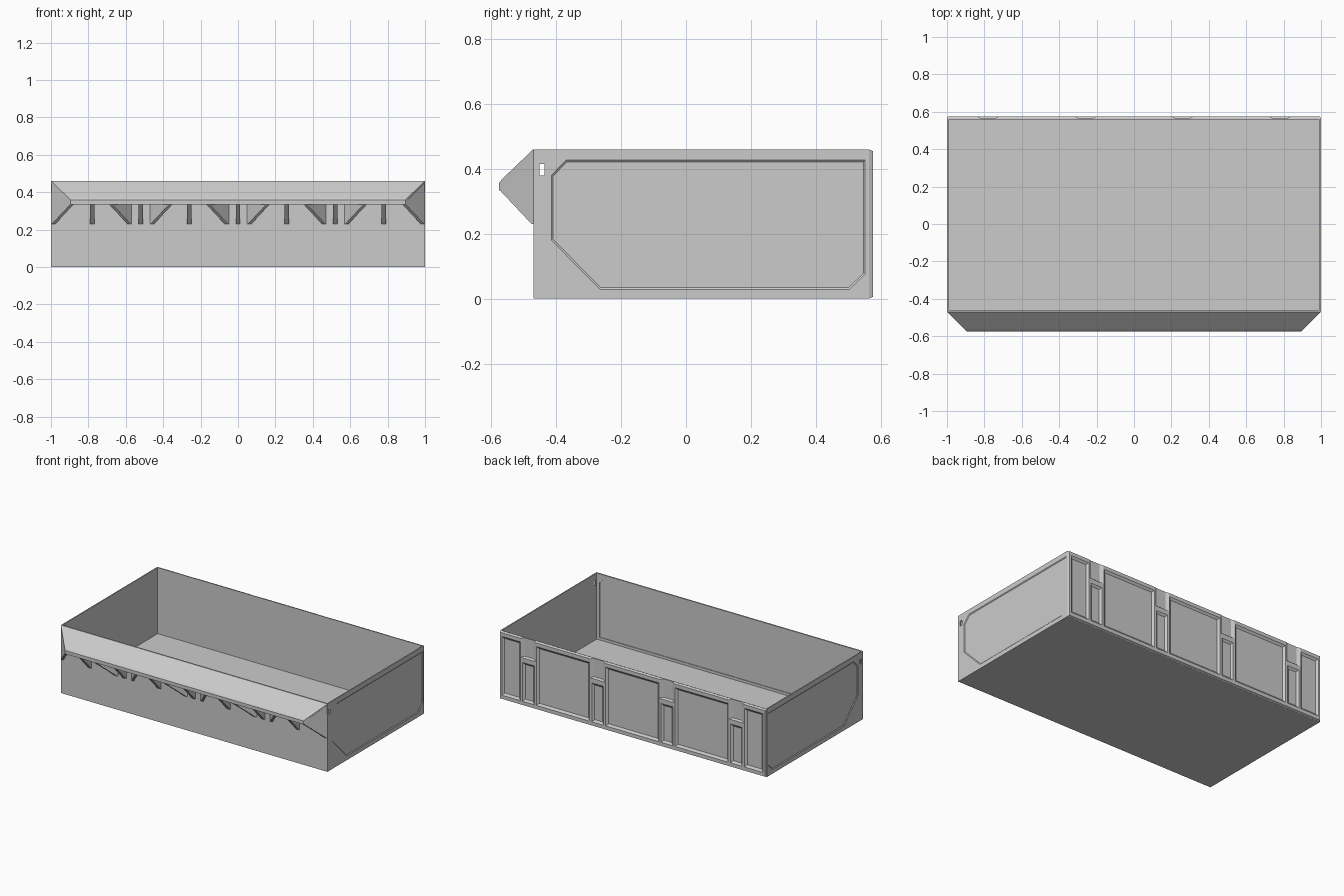
import bpy, bmesh

if "Cube" in bpy.data.objects:
    bpy.data.objects.remove(bpy.data.objects["Cube"])

def loft(name, a, b):
    """Solid between two matching closed loops of 3D points."""
    bm = bmesh.new()
    va = [bm.verts.new(p) for p in a]
    vb = [bm.verts.new(p) for p in b]
    n = len(a)
    bm.faces.new(va)
    bm.faces.new(vb[::-1])
    for i in range(n):
        j = (i + 1) % n
        bm.faces.new((va[j], va[i], vb[i], vb[j]))
    bmesh.ops.recalc_face_normals(bm, faces=bm.faces)
    me = bpy.data.meshes.new(name)
    bm.to_mesh(me)
    bm.free()
    ob = bpy.data.objects.new(name, me)
    bpy.context.collection.objects.link(ob)
    return ob

def rect(x0, x1, z0, z1, y, i=0):
    return [(x0 + i, y, z0 + i), (x1 - i, y, z0 + i), (x1 - i, y, z1 - i), (x0 + i, y, z1 - i)]

def box(name, x0, x1, y0, y1, z0, z1):
    return loft(name, rect(x0, x1, z0, z1, y0), rect(x0, x1, z0, z1, y1))

def cut(ob, cutters):
    for c in cutters:
        m = ob.modifiers.new("cut", 'BOOLEAN')
        m.operation = 'DIFFERENCE'
        m.solver = 'EXACT'
        m.object = c
        c.hide_render = True
        bpy.context.view_layer.objects.active = ob
        bpy.ops.object.modifier_apply(modifier=m.name)
        bpy.data.objects.remove(c, do_unlink=True)

# Open tray body
body = box("tray_body", -1, 1, -0.47, 0.563, 0, 0.46)
cuts = [box("cavity_cutter", -0.992, 0.992, -0.46, 0.557, 0.012, 0.6),
        box("slot_cutter", -1.1, 1.1, -0.451, -0.435, 0.38, 0.415)]

# Shallow recessed side panels with sloped edges
outer = [(-0.415, 0.18), (-0.265, 0.028), (0.503, 0.028), (0.552, 0.075),
         (0.552, 0.427), (-0.37, 0.427), (-0.415, 0.38)]
inner = [(-0.409, 0.183), (-0.262, 0.034), (0.5, 0.034), (0.546, 0.078),
         (0.546, 0.421), (-0.367, 0.421), (-0.409, 0.377)]
for s in (-1, 1):
    cuts.append(loft("panel_cutter", [(s * 1.0005, y, z) for y, z in outer],
                     [(s * 0.996, y, z) for y, z in inner]))

# Recess on the inside of the front wall
front = [(-0.97, 0.03), (0.97, 0.03), (0.97, 0.4), (0.94, 0.43), (-0.94, 0.43), (-0.97, 0.4)]
cuts.append(loft("front_recess_cutter", [(x, -0.459, z) for x, z in front],
                 [(x, -0.464, z) for x, z in front]))
cut(body, cuts)

# Back frame with pockets and hook notches
frame = loft("back_frame", rect(-1, 1, 0, 0.46, 0.562),
             rect(-1, 1, 0, 0.46, 0.575, 0.006))

def pocket(x0, x1, z0, z1):
    return loft("pocket_cutter", rect(x0, x1, z0, z1, 0.5755), rect(x0, x1, z0, z1, 0.564, 0.015))

cuts = [pocket(x - 0.2, x + 0.2, 0.03, 0.43) for x in (-0.52, 0, 0.52)]
cuts += [pocket(x - 0.07, x + 0.07, 0.03, 0.43) for x in (-0.91, 0.91)]
for x in (-0.78, -0.26, 0.26, 0.78):
    cuts.append(pocket(x - 0.045, x + 0.045, 0.03, 0.295))
    cuts.append(loft("notch_cutter", rect(x - 0.058, x + 0.058, 0.325, 0.5, 0.576),
                     rect(x - 0.035, x + 0.035, 0.335, 0.5, 0.564)))
cut(frame, cuts)

# Sloping front lip with mitred ends
lip = [(-0.465, 0.46), (-0.47, 0.46), (-0.564, 0.37), (-0.575, 0.357), (-0.575, 0.333),
       (-0.565, 0.333), (-0.565, 0.353), (-0.47, 0.446), (-0.465, 0.446)]
def half(y):
    return min(1, 1 + y + 0.47)
loft("front_lip", [(-half(y), y, z) for y, z in lip], [(half(y), y, z) for y, z in lip])

# Gussets under the lip: straight ribs and 45 degree plates
gusset = [(-0.468, 0.23), (-0.468, 0.452), (-0.572, 0.35), (-0.572, 0.333), (-0.475, 0.23)]
for i in range(7):
    x = (i - 3) * 0.26
    loft("straight_rib", [(x - 0.012, y, z) for y, z in gusset],
         [(x + 0.012, y, z) for y, z in gusset])
for i in range(4):
    c = -0.78 + i * 0.52
    for s in (-1, 1):
        w = 0.22 if s * c > 0.7 else 0.212
        a = [(c + s * (w + min(0, y + 0.47)), y, z) for y, z in gusset]
        loft("angled_gusset", a, [(x - s * 0.018, y, z) for x, y, z in a])
